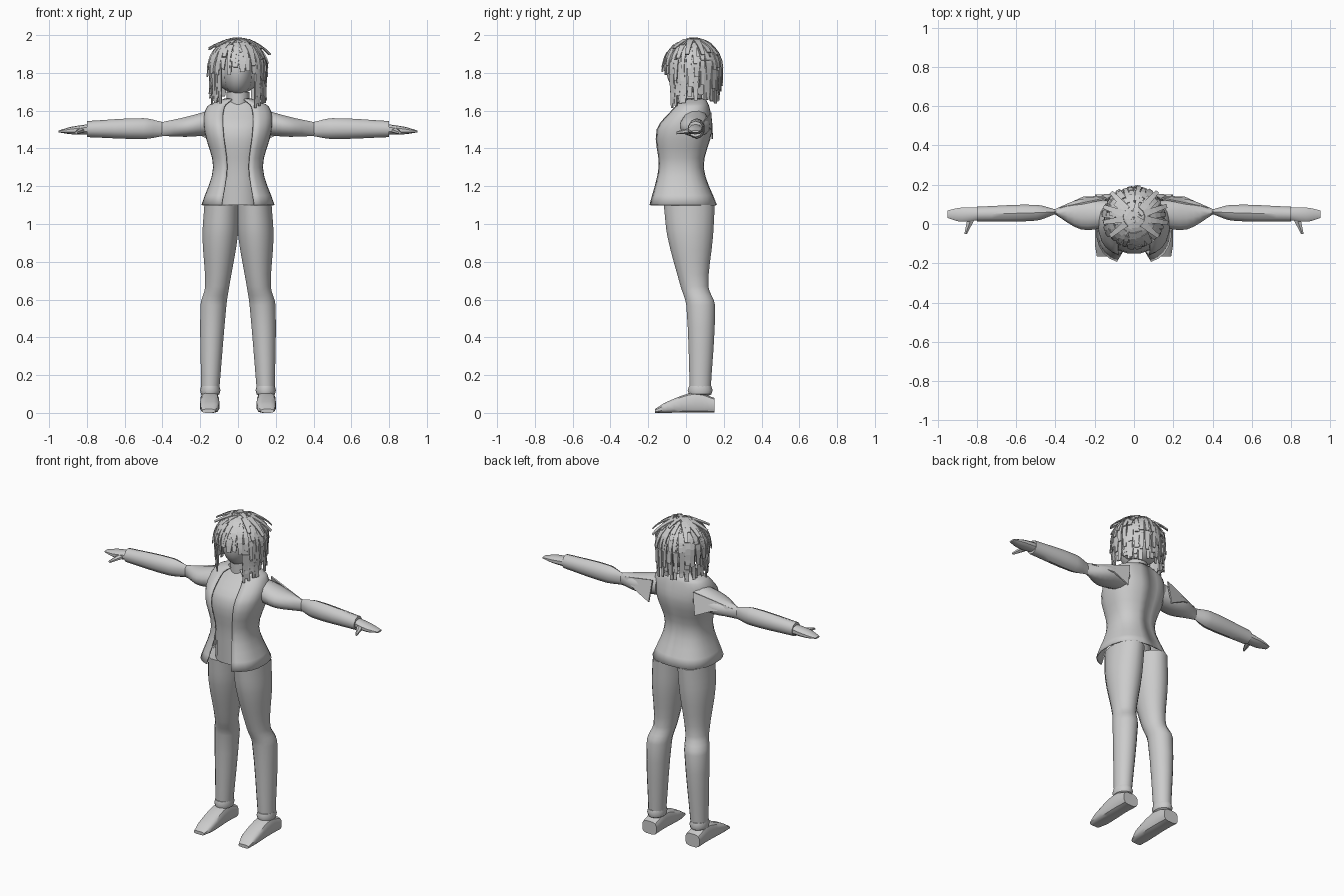
import bpy, math, random
from mathutils import Vector

random.seed(4)
if "Cube" in bpy.data.objects:
    bpy.data.objects.remove(bpy.data.objects["Cube"])

GREY = (.6, .6, .6, 1)
mat = bpy.data.materials.new("plain grey")
mat.use_nodes = True
mat.diffuse_color = GREY
mat.node_tree.nodes["Principled BSDF"].inputs["Base Color"].default_value = GREY


def finish(ob, name, mirror=False, thickness=0, smooth=True):
    """Name, colour, thicken, mirror and shade the given object."""
    ob.name = name
    ob.data.materials.append(mat)
    if thickness:
        solidify = ob.modifiers.new("thickness", "SOLIDIFY")
        solidify.thickness = thickness
        solidify.offset = 0
    if mirror:
        ob.modifiers.new("mirror", "MIRROR")
    bpy.ops.object.select_all(action="DESELECT")
    ob.select_set(True)
    bpy.context.view_layer.objects.active = ob
    bpy.ops.object.transform_apply(location=True, rotation=True, scale=True)
    bpy.ops.object.mode_set(mode="EDIT")
    bpy.ops.mesh.select_all(action="SELECT")
    bpy.ops.mesh.normals_make_consistent(inside=False)
    bpy.ops.object.mode_set(mode="OBJECT")
    if smooth:
        bpy.ops.object.shade_smooth_by_angle(angle=math.radians(40))


def make(name, verts, faces, **options):
    mesh = bpy.data.meshes.new(name)
    mesh.from_pydata(verts, [], faces)
    ob = bpy.data.objects.new(name, mesh)
    bpy.context.collection.objects.link(ob)
    finish(ob, name, **options)


def ellipsoid(name, location, scale):
    bpy.ops.mesh.primitive_uv_sphere_add(segments=20, ring_count=14, location=location)
    bpy.context.object.scale = scale
    finish(bpy.context.object, name)


def spow(value, power):
    return math.copysign(abs(value) ** power, value)


def spline(rows, steps=4):
    """Smoothly fill in sections; the last number of a row is its position."""
    last = len(rows) - 1
    rows = [Vector(row) for row in rows]

    def slope(i):
        before, after = rows[max(i - 1, 0)], rows[min(i + 1, last)]
        return (after - before) / (after[-1] - before[-1])

    result = []
    for i in range(last):
        a, b = rows[i], rows[i + 1]
        gap = b[-1] - a[-1]
        for step in range(steps):
            t = step / steps
            ease = t * t * (3 - 2 * t)
            result.append(a.lerp(b, ease) + slope(i) * gap * t * (1 - t) ** 2
                          - slope(i + 1) * gap * t * t * (1 - t))
    return result + [rows[last]]


def skin(rings, columns, closed):
    """Faces joining neighbouring rings, with end caps when closed."""
    faces = []
    for ring in range(rings - 1):
        for i in range(columns if closed else columns - 1):
            j = (i + 1) % columns
            low, high = ring * columns, (ring + 1) * columns
            faces.append((low + i, low + j, high + j, high + i))
    if closed:
        end = (rings - 1) * columns
        faces += [tuple(range(columns)), tuple(range(end, end + columns))]
    return faces


def loft(name, axis, rows, sides=16, power=1, mirror=True):
    """Skin rounded sections given as low u, high u, low v, high v, position."""
    verts, sections = [], spline(rows)
    for left, right, low, high, w in sections:
        for i in range(sides):
            a = math.tau * (i + .5) / sides
            u = (left + right + (right - left) * spow(math.cos(a), power)) / 2
            v = (low + high + (high - low) * spow(math.sin(a), power)) / 2
            verts.append({"x": (w, u, v), "y": (u, w, v), "z": (u, v, w)}[axis])
    make(name, verts, skin(len(sections), sides, True), mirror=mirror)


# Trousers, cuffs and feet
loft("trouser_leg", "z", [
    (.1, .195, .02, .13, .1), (.06, .2, 0, .155, .57), (.045, .175, -.03, .12, .67),
    (0, .19, -.1, .145, .93), (-.01, .18, -.12, .155, 1.1)])
bpy.ops.mesh.primitive_torus_add(location=(.147, .075, .12), major_segments=16,
                                 minor_segments=8, major_radius=.04, minor_radius=.02)
bpy.context.object.scale = (.9, 1.1, 1.5)
finish(bpy.context.object, "trouser_cuff", mirror=True)
loft("foot", "y", [
    (.1, .2, 0, .08, .15), (.1, .2, 0, .11, .05),
    (.1, .2, 0, .06, -.1), (.12, .19, 0, .02, -.165)], sides=12, power=.6)

# Torso outline: half width, front, back, height from hem to collar
TORSO = [(.19, -.2, .16, 1.1), (.128, -.148, .09, 1.3), (.175, -.16, .135, 1.5),
         (.16, -.06, .12, 1.62), (.07, -.03, .1, 1.66)]

# The shirt follows the torso outline inside the vest
shirt_rows = []
for width, front, back, z in TORSO:
    inset = .015 + .3 * max(0, 1.3 - z)
    shirt_rows.append((inset - width, width - inset, front + inset, back - inset, z))
loft("shirt", "z", shirt_rows, power=.9, mirror=False)
bpy.ops.mesh.primitive_cylinder_add(vertices=16, radius=.06, depth=.1,
                                    location=(0, .025, 1.65))
finish(bpy.context.object, "shirt_collar")

# The vest wraps the outline, leaving the middle of the front open
COLUMNS = 12
start = math.asin(.45 ** 1.25)
verts, sections = [], spline(TORSO)
for width, front, back, z in sections:
    for i in range(COLUMNS):
        a = start + (math.pi - start) * i / (COLUMNS - 1)
        verts.append((width * spow(math.sin(a), .8),
                      (front + back - (back - front) * spow(math.cos(a), .8)) / 2, z))
make("vest", verts, skin(len(sections), COLUMNS, False), mirror=True, thickness=.008)

# Arms, pinched at the elbow
loft("upper_arm", "x", [
    (-.02, .12, 1.47, 1.61, .13), (-.03, .13, 1.46, 1.57, .27),
    (.05, .075, 1.465, 1.54, .405)], sides=12)
loft("forearm", "x", [
    (.05, .075, 1.465, 1.54, .4), (.015, .1, 1.45, 1.56, .5),
    (.01, .09, 1.46, 1.545, .8)], sides=10)
loft("hand", "x", [
    (.02, .085, 1.475, 1.53, .78), (.01, .085, 1.475, 1.515, .88),
    (.03, .07, 1.485, 1.495, .95)], sides=10, power=.8)
loft("thumb", "y", [(.8, .85, 1.48, 1.515, .04), (.85, .865, 1.475, 1.49, -.05)], sides=6)

# Stiff fold at the back of the sleeve
make("sleeve_fold", [(.14, .13, 1.59), (.38, .08, 1.53), (.26, .135, 1.5), (.16, .14, 1.45)],
     [(0, 1, 2, 3)], mirror=True, thickness=.008, smooth=False)

# Head, and an inner cap under the hair
ellipsoid("head", (0, .015, 1.82), (.085, .12, .14))
ellipsoid("hair_cap", (0, .055, 1.83), (.135, .12, .14))

# Hair locks: flat strips layered over a round shell
CENTRE, RADIUS = Vector((0, .035, 1.83)), .145
QUARTER = RADIUS * math.pi / 2
STEPS = 4
lock_verts, lock_faces = [], []


def on_shell(turn, distance, lift):
    """Point at a distance from the crown, hanging below the widest ring."""
    polar = min(distance, QUARTER) / RADIUS
    drop = max(0, distance - QUARTER)
    out = (RADIUS + lift) * math.sin(polar) - drop * .08
    return CENTRE + Vector((out * math.sin(turn), -out * math.cos(turn),
                            (RADIUS + lift) * math.cos(polar) - drop))


def lock(turn, root, tip, width, lift, flick):
    base = len(lock_verts)
    side = Vector((math.cos(turn), math.sin(turn), 0)) * width / 2
    for step in range(STEPS + 1):
        f = step / STEPS
        point = on_shell(turn, root + (tip - root) * f, lift + flick * f * f)
        taper = side * (1 - f * .4)
        lock_verts.extend([point - taper, point + taper])
    lock_faces.extend(tuple(base + corner for corner in face)
                      for face in skin(STEPS + 1, 2, False))


for tier in range(5):
    count = 28 if tier else 16
    for i in range(count):
        turn = math.tau * (i + random.uniform(.3, .7)) / count - math.pi
        root = .02 + tier * .075 + random.uniform(-.02, .02)
        tip = root + random.uniform(.1, .16)
        if abs(turn) < .62:          # fringe stays above the face
            if tier > 2:
                continue
            tip = min(tip, random.uniform(.22, .27))
        elif tier == 4:
            tip = random.uniform(.37, .42)
        lock(turn, root, tip, random.uniform(.025, .042),
             random.uniform(0, .012), random.uniform(0, .012))

# Long side locks framing the face, and raised tufts near the crown
for sign in (-1, 1):
    for i in range(4):
        lock(sign * (.7 + i * .2), .2, random.uniform(.4, .45), .024, .006, .008)
        lock(sign * (.9 + i * .5), .05, random.uniform(.13, .18), .035, .012, .03)
make("hair_locks", lock_verts, lock_faces, thickness=.006, smooth=False)
